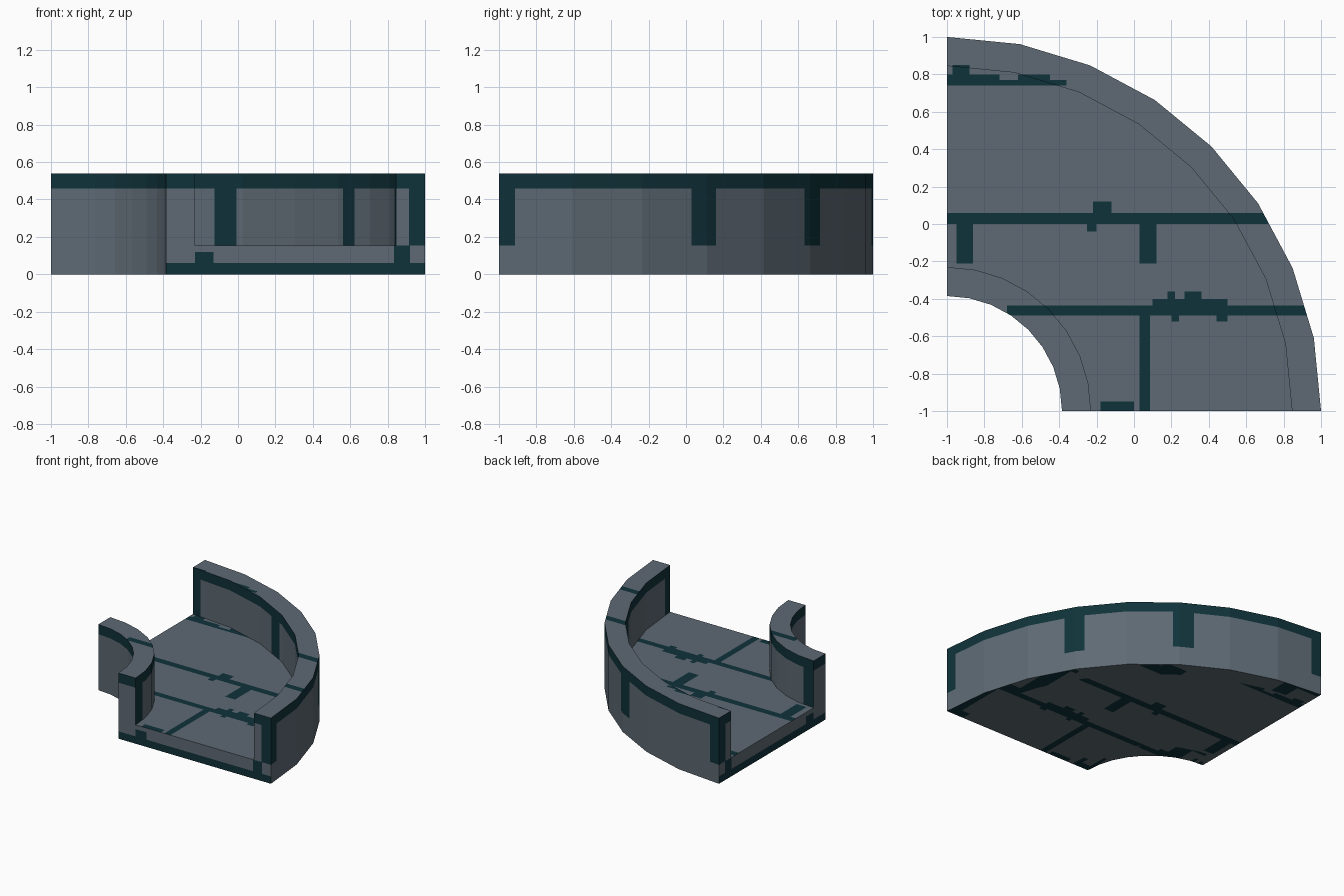
import bpy, bmesh, math
from mathutils import Vector

if "Cube" in bpy.data.objects:
    bpy.data.objects.remove(bpy.data.objects["Cube"])

C = Vector((-1, -1, 0))          # common centre of all the arcs
SEG = 8
FLOOR, TOP = 0.155, 0.54


def material(name, rgb):
    m = bpy.data.materials.new(name)
    m.diffuse_color = (*rgb, 1)
    m.use_nodes = True
    m.node_tree.nodes["Principled BSDF"].inputs["Base Color"].default_value = m.diffuse_color
    return m


MATS = [material("stone_grey", (0.112, 0.144, 0.175)),
        material("mortar_teal", (0.0048, 0.032, 0.042))]


def sweep(strips, cap):
    """Turn (radius, height) strips through a quarter circle; cap closes both ends."""
    bm = bmesh.new()

    def pt(r, z, i):
        a = math.pi / 2 * i / SEG
        return bm.verts.new((C.x + r * math.cos(a), C.y + r * math.sin(a), z))
    for s in strips:
        for (r0, z0), (r1, z1) in zip(s, s[1:]):
            for i in range(SEG):
                bm.faces.new([pt(r0, z0, i), pt(r1, z1, i), pt(r1, z1, i + 1), pt(r0, z0, i + 1)])
    bm.faces.new([pt(r, z, 0) for r, z in cap])
    bm.faces.new([pt(r, z, SEG) for r, z in reversed(cap)])
    bmesh.ops.remove_doubles(bm, verts=bm.verts, dist=1e-5)
    bm.normal_update()
    return bm


def side_of(f):
    """Name the surface a face belongs to."""
    c, n = f.calc_center_median(), f.normal
    if n.z > 0.9:
        return "top"
    if n.z < -0.9:
        return "bottom"
    if abs(c.y + 1) < 1e-3:
        return "front_end"
    if abs(c.x + 1) < 1e-3:
        return "left_end"
    return "outer" if n.dot(c - C) > 0 else "inner"


def uv(side, c):
    if side in ("top", "bottom"):
        return c.x, c.y
    if side == "front_end":
        return c.x + 1, c.z
    if side == "left_end":
        return c.y + 1, c.z
    return math.degrees(math.atan2(c.y + 1, c.x + 1)), c.z


def u_plane(side, u):
    if side in ("top", "bottom"):
        return (u, 0, 0), (1, 0, 0)
    if side == "front_end":
        return (u - 1, 0, 0), (1, 0, 0)
    if side == "left_end":
        return (0, u - 1, 0), (0, 1, 0)
    a = math.radians(u)
    return C, (-math.sin(a), math.cos(a), 0)


def paint(bm, side, rects):
    """Cut mortar rectangles (u0, u1, v0, v1) into one surface and colour them."""
    flat = side in ("top", "bottom")
    planes = [u_plane(side, u) for u in sorted({u for r in rects for u in r[:2]})]
    planes += [((0, v, 0), (0, 1, 0)) if flat else ((0, 0, v), (0, 0, 1))
               for v in sorted({v for r in rects for v in r[2:]})]
    for co, no in planes:
        faces = [f for f in bm.faces if side_of(f) == side]
        geom = set(faces)
        for f in faces:
            geom.update(f.edges)
            geom.update(f.verts)
        bmesh.ops.bisect_plane(bm, geom=list(geom), dist=1e-5, plane_co=co, plane_no=no)
        bm.normal_update()
    for f in bm.faces:
        if side_of(f) == side:
            u, v = uv(side, f.calc_center_median())
            if any(a < u < b and c < v < d for a, b, c, d in rects):
                f.material_index = 1


def finish(name, bm):
    me = bpy.data.meshes.new(name)
    bm.to_mesh(me)
    bm.free()
    for m in MATS:
        me.materials.append(m)
    bpy.context.collection.objects.link(bpy.data.objects.new(name, me))


# Mortar patterns
paving = [(-1, .8, 0, .06), (-.22, -.12, .06, .12), (-.25, -.2, -.04, 0),
          (-.95, -.86, -.21, 0), (.03, .12, -.21, 0),
          (-.68, 1, -.49, -.435), (.1, .5, -.435, -.4), (.18, .22, -.4, -.36),
          (.27, .36, -.4, -.36), (.2, .24, -.52, -.49), (.44, .5, -.52, -.49),
          (.03, .085, -1, -.49), (-.18, 0, -1, -.95),
          (-1, -.72, .74, .8), (-.97, -.88, .8, .85), (-.72, -.36, .74, .77),
          (-.62, -.45, .77, .8)]
base, crown = (-1, 100, 0, .06), (-1, 100, .46, TOP)


def joints(*spans):
    return [(a, b, FLOOR, TOP) for a, b in spans]


# Floor slab between the walls
ri, ro = 0.77, 1.845
bm = sweep([[(ro, FLOOR), (ri, FLOOR)], [(ri, 0), (ro, 0)]],
           [(ri, 0), (ro, 0), (ro, FLOOR), (ri, FLOOR)])
for s in ("top", "bottom"):
    paint(bm, s, paving)
for s in ("front_end", "left_end"):
    paint(bm, s, [base, (.77, .87, .06, .12), (1.835, 1.92, .06, FLOOR)])
finish("floor", bm)

# Outer curved wall
prof = [(ro, 0), (2, 0), (2, TOP), (ro, TOP), (ro, FLOOR)]
bm = sweep([prof], prof)
paint(bm, "outer", [base, crown, (22.8, 25.7, .06, .12), (63.2, 66, .06, .12)]
      + joints((0, 2.3), (27.9, 32), (57.4, 61.6), (87.7, 90)))
paint(bm, "inner", [crown] + joints((0, 2.5), (31.1, 35.6), (54.9, 59.5), (87.5, 90)))
for s in ("front_end", "left_end"):
    paint(bm, s, [base, crown, (1.915, 2, FLOOR, TOP), (1.835, 1.92, .06, FLOOR)])
paint(bm, "top", [(-.8, -.67, .8, 1), (-1, -.67, .96, 1), (0, .33, .46, .56),
                  (0, .2, .56, .62), (.67, .8, -.49, .06), (.62, .68, .06, .1),
                  (.8, 1, -.49, -.38), (.92, 1, -1, -.38), (.84, .92, -1, -.92)])
paint(bm, "bottom", paving)
finish("outer_wall", bm)

# Inner curved wall
rn = 0.615
prof = [(ri, FLOOR), (ri, TOP), (rn, TOP), (rn, 0), (ri, 0)]
bm = sweep([prof], prof)
paint(bm, "outer", [crown])
paint(bm, "inner", [base, crown] + joints((0, 7.5), (82.5, 90)))
for s in ("front_end", "left_end"):
    paint(bm, s, [base, crown])
paint(bm, "top", [(-.8, -.67, -.49, -.23), (-.92, -.67, -.27, -.23), (-.67, -.45, -.49, -.435),
                  (-.8, -.6, -.49, -.4), (-.39, -.36, -.95, -.78), (-.39, -.24, -1, -.94),
                  (-.28, -.23, -1, -.87), (-.98, -.95, -.4, -.35), (-.92, -.89, -.4, -.34)])
paint(bm, "bottom", paving)
finish("inner_wall", bm)
